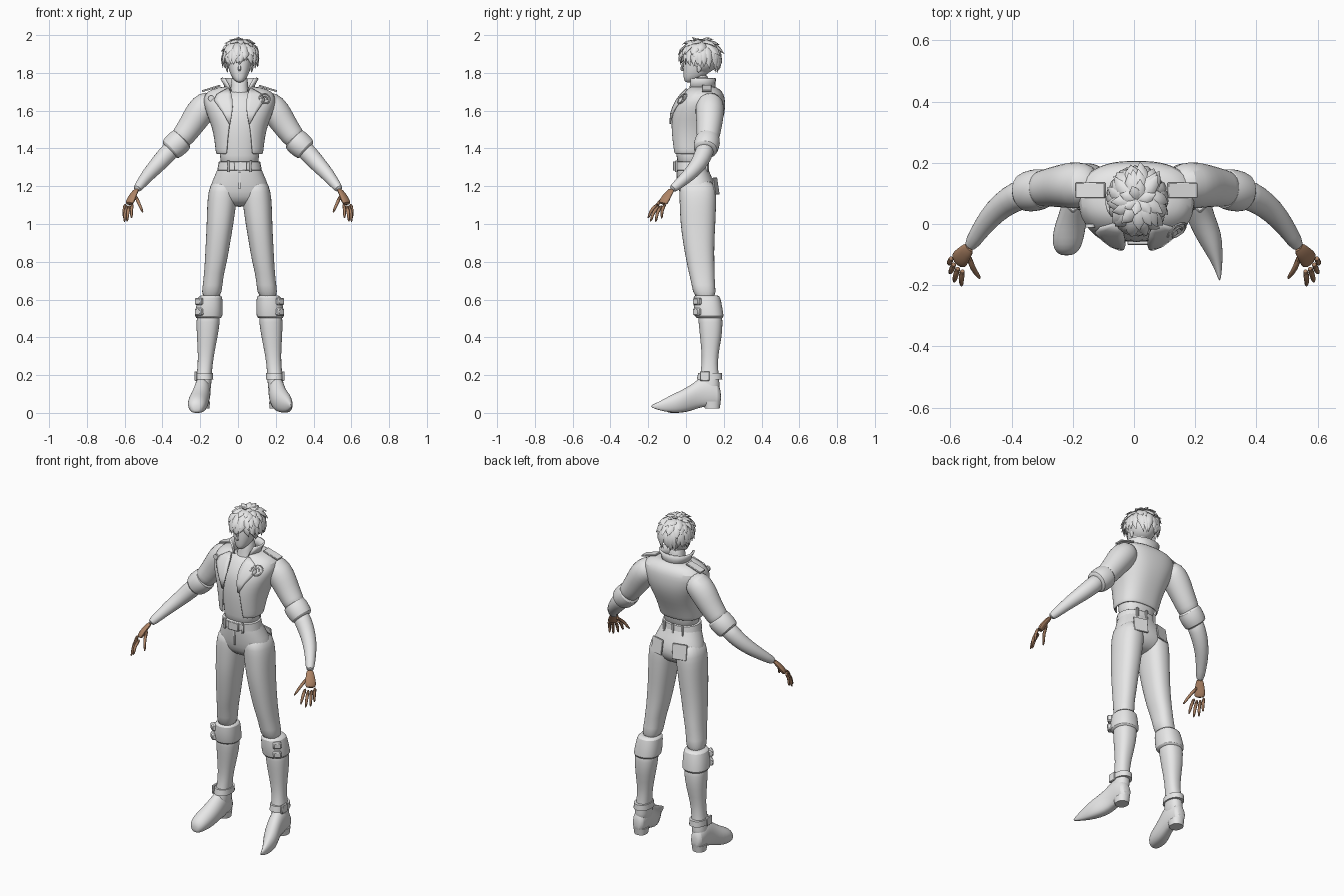
import bpy, bmesh, math, random
from mathutils import Vector

random.seed(4)
X0 = 0.008  # body centre line


def material(name, rgb):
    m = bpy.data.materials.new(name)
    m.diffuse_color = (*rgb, 1)
    return m


GREY = material("pale_grey", (0.8, 0.8, 0.8))
SKIN = material("brown_skin", (0.43, 0.235, 0.135))


def finish(name, bm, mat=GREY, sub=0, thick=0):
    bmesh.ops.recalc_face_normals(bm, faces=bm.faces)
    me = bpy.data.meshes.new(name)
    bm.to_mesh(me)
    bm.free()
    ob = bpy.data.objects.new(name, me)
    bpy.context.collection.objects.link(ob)
    me.materials.append(mat)
    if thick:
        mod = ob.modifiers.new("thickness", "SOLIDIFY")
        mod.thickness, mod.offset = thick, 0
    if sub:
        ob.modifiers.new("smooth", "SUBSURF").levels = sub
        ob.modifiers["smooth"].render_levels = sub
    return ob


def skin_rings(bm, rings, closed=True, caps=True):
    rows = [[bm.verts.new(p) for p in r] for r in rings]
    n = len(rows[0])
    for a, b in zip(rows, rows[1:]):
        for i in range(n if closed else n - 1):
            j = (i + 1) % n
            bm.faces.new((a[i], a[j], b[j], b[i]))
    if caps and closed:
        bm.faces.new(rows[0])
        bm.faces.new(rows[-1])


def oval(cx, z, rx, yf, yb, gap=0, n=24, p=2.3):
    """Horizontal rounded section; a gap leaves it open at the front."""
    t0 = math.asin((gap / rx) ** (p / 2)) if gap else 0
    pw = lambda v: math.copysign(abs(v) ** (2 / p), v)
    out = []
    for i in range(n):
        t = t0 + (2 * math.pi - 2 * t0) * i / (n - 1 if gap else n)
        out.append((cx + rx * pw(math.sin(t)), (yf + yb) / 2 - (yb - yf) / 2 * pw(math.cos(t)), z))
    return out


def loft(name, rows, sub=1, s=1, cx0=X0, mat=GREY):
    """rows: cx, z, rx, y_front, y_back"""
    bm = bmesh.new()
    skin_rings(bm, [oval(cx0 + s * c, z, rx, a, b) for c, z, rx, a, b in rows])
    return finish(name, bm, mat, sub)


def add_tube(bm, pts, n=12, flat=1.0, ref=(0, 0, 1)):
    """pts: x, y, z, radius"""
    P = [Vector(p[:3]) for p in pts]
    rings = []
    for i, c in enumerate(P):
        t = (P[min(i + 1, len(P) - 1)] - P[max(i - 1, 0)]).normalized()
        u = t.cross(Vector(ref)).normalized()
        v = u.cross(t)
        rings.append([c + pts[i][3] * (u * math.cos(a) + v * flat * math.sin(a))
                      for a in (2 * math.pi * k / n for k in range(n))])
    skin_rings(bm, rings)


def tube(name, pts, s=1, mat=GREY, sub=1, **kw):
    bm = bmesh.new()
    add_tube(bm, [(s * p[0], *p[1:]) for p in pts], **kw)
    return finish(name, bm, mat, sub)


def box(name, loc, size, rot=(0, 0, 0)):
    bm = bmesh.new()
    bmesh.ops.create_cube(bm, size=1)
    bmesh.ops.scale(bm, vec=size, verts=bm.verts)
    bmesh.ops.bevel(bm, geom=bm.edges[:], offset=min(size) * 0.2, segments=1, affect="EDGES")
    ob = finish(name, bm)
    ob.location, ob.rotation_euler = loc, rot


# head, nose, ears and neck
loft("head", [(0, 1.748, .012, -.002, .03), (0, 1.765, .032, -.012, .07), (0, 1.79, .047, -.014, .11),
              (0, 1.82, .058, -.016, .14), (0, 1.86, .066, -.014, .155), (0, 1.91, .07, -.008, .16),
              (0, 1.95, .055, .01, .14), (0, 1.97, .02, .05, .1)])
tube("nose", [(X0, -.012, 1.862, .005), (X0, -.02, 1.835, .007), (X0, -.025, 1.818, .009), (X0, -.012, 1.81, .006)],
     n=8, ref=(0, 1, 0))
loft("neck", [(0, 1.64, .075, .0, .15), (0, 1.69, .052, .018, .135), (0, 1.73, .044, .025, .12), (0, 1.80, .044, .035, .12)])
for s in (-1, 1):
    tube("ear", [(X0 + s * .062, .065, 1.80, .008), (X0 + s * .069, .072, 1.83, .016), (X0 + s * .068, .075, 1.855, .012)],
         n=8, flat=.5, ref=(1, 0, 0))
    box("eyebrow", (X0 + s * .028, -.008, 1.868), (.034, .008, .006), (0, -s * .2, s * .3))

# hair: scalp shell plus layered pointed locks
C = Vector((.012, .078, 1.88))


def scalp(a, ph, k):
    zr = .088 if ph < math.pi / 2 else .105
    return C + k * Vector((.085 * math.sin(a) * math.sin(ph), -.1 * math.cos(a) * math.sin(ph), zr * math.cos(ph)))


bm = bmesh.new()
bmesh.ops.create_uvsphere(bm, u_segments=20, v_segments=12, radius=1)
for v in bm.verts:
    v.co = Vector((v.co.x * .082, v.co.y * .097, v.co.z * .088)) + C
bmesh.ops.bisect_plane(bm, geom=bm.verts[:] + bm.edges[:] + bm.faces[:], plane_co=(0, .1, 1.79),
                       plane_no=(0, .9, 1), clear_inner=True)
finish("scalp_hair", bm)
bm = bmesh.new()
for count, start, end, lift, w in ((7, 2, 28, .34, .02), (13, 8, 55, .34, .024), (18, 25, 80, .28, .024),
                                   (22, 45, 100, .22, .022), (24, 60, 118, .16, .02)):
    for i in range(count):
        a = 2 * math.pi * (i + random.uniform(-.3, .3)) / count
        back = abs(math.atan2(math.sin(a), math.cos(a))) / math.pi
        e = end + random.uniform(-8, 8)
        if end > 90:
            e = min(e, 97 + random.uniform(-6, 12)) + 28 * back
        twist, pts = random.uniform(-.35, .35), []
        for f, r in ((0, .5), (.35, 1), (.7, .75), (1, .03)):
            ph = math.radians(start + (e - start) * f)
            p = scalp(a + twist * f, ph, 1 + lift * random.uniform(.75, 1.05) * f ** 1.5)
            pts.append((*p, w * r))
        add_tube(bm, pts, n=6, flat=.4, ref=scalp(a, math.radians((start + e) / 2), 1) - C)
finish("hair_locks", bm)

# chest and shirt
loft("torso", [(0, 1.29, .105, -.045, .105), (0, 1.36, .102, -.05, .105), (0, 1.45, .112, -.06, .13),
               (0, 1.55, .135, -.06, .16), (0, 1.62, .14, -.045, .18), (0, 1.67, .12, -.01, .17), (0, 1.71, .05, .02, .13)])

# open jacket: z, half width, front, back, opening
JACKET = [(1.37, .118, -.066, .115, .066), (1.385, .122, -.07, .12, .065), (1.45, .128, -.077, .145, .06),
          (1.52, .143, -.08, .18, .052), (1.59, .172, -.072, .202, .04), (1.645, .188, -.05, .203, .036),
          (1.685, .183, -.02, .198, .04), (1.712, .145, .005, .175, .05), (1.725, .075, .018, .145, .055)]
bm = bmesh.new()
skin_rings(bm, [oval(X0, z, rx, a, b, g, 33, 2.5) for z, rx, a, b, g in JACKET], closed=False)
finish("jacket", bm, sub=1, thick=.01)


def on_jacket(x, z, out=.009):
    """Point just in front of the jacket at x (from the centre line) and z."""
    for lo, hi in zip(JACKET, JACKET[1:]):
        if lo[0] <= z <= hi[0]:
            f = (z - lo[0]) / (hi[0] - lo[0])
            _, rx, a, b, _ = [p + (q - p) * f for p, q in zip(lo, hi)]
            k = max(0, 1 - min(1, abs(x) / rx) ** 2.5) ** .4
            return Vector((X0 + x, (a + b) / 2 - (b - a) / 2 * k - out, z))


# raised collar, open at the front
bm = bmesh.new()
skin_rings(bm, [oval(X0, 1.705, .07, .005, .15, .045, 17), oval(X0, 1.74, .08, .005, .15, .06, 17),
                oval(X0, 1.772, .098, .0, .155, .08, 17)], closed=False)
finish("collar", bm, thick=.01)

for s in (-1, 1):
    # lapel following the chest
    bm = bmesh.new()
    strips = [(.055, .068, 1.715), (.042, .12, 1.685), (.037, .135, 1.655), (.036, .11, 1.62), (.04, .085, 1.585), (.049, .055, 1.53)]
    skin_rings(bm, [[on_jacket(s * (a + (b - a) * k / 4), z) for k in range(5)] for a, b, z in strips], closed=False)
    finish("lapel", bm, thick=.008)
    box("shoulder_strap", (X0 + s * .15, .11, 1.718), (.1, .05, .01), (0, s * .3, 0))
    # sleeve, rolled cuff and forearm
    tube("sleeve", [(.12, .125, 1.645, .055), (.165, .127, 1.635, .077), (.205, .126, 1.59, .078), (.24, .124, 1.535, .07),
                    (.285, .118, 1.47, .063), (.325, .11, 1.425, .057)], s, n=16)
    tube("rolled_cuff", [(.292, .116, 1.455, .05), (.294, .116, 1.453, .068), (.325, .11, 1.423, .07),
                         (.362, .102, 1.39, .066), (.364, .102, 1.388, .045)], s, n=16)
    tube("forearm", [(.33, .108, 1.42, .05), (.38, .093, 1.365, .05), (.43, .063, 1.31, .044), (.475, .018, 1.262, .037),
                     (.512, -.035, 1.215, .028), (.54, -.08, 1.178, .023)], s, n=14)
    # hand with bent fingers
    bm = bmesh.new()
    m = lambda pts: [(s * p[0], *p[1:]) for p in pts]
    add_tube(bm, m([(.535, -.073, 1.186, .021), (.552, -.093, 1.16, .026), (.567, -.112, 1.13, .034), (.577, -.126, 1.102, .031)]),
             n=10, flat=.5, ref=(s * .7, -.6, .3))
    for base, tip in (((.559, -.146, 1.107), (.564, -.203, 1.03)), ((.573, -.138, 1.1), (.588, -.19, 1.012)),
                      ((.586, -.126, 1.1), (.602, -.162, 1.01)), ((.595, -.108, 1.108), (.605, -.13, 1.028)),
                      ((.542, -.098, 1.15), (.503, -.18, 1.06))):
        a, b = Vector(base), Vector(tip)
        mid = a.lerp(b, .5) + Vector((.004, -.01, .008))
        add_tube(bm, m([(*a, .011), (*mid, .0095), (*a.lerp(b, .85), .008), (*b, .003)]), n=8)
    finish("hand", bm, SKIN, 1)

# chest ornaments: curl on one side, round pin on the other
curl = [on_jacket(.135 + r * math.cos(t), 1.66 + r * math.sin(t), .012)
        for t, r in ((k * .5, .012 + .0011 * k) for k in range(20))]
tube("chest_curl", [(*p, .004) for p in curl], sub=0, n=6, ref=(0, 1, 0))
tube("chest_pin", [(*on_jacket(-.15, 1.665, o), .016) for o in (0, .012)], sub=0, n=14)

# belt, buckle and trousers
loft("belt", [(0, 1.282, .113, -.054, .113), (0, 1.285, .118, -.058, .117), (0, 1.328, .11, -.06, .112), (0, 1.331, .105, -.056, .108)], 0)
box("belt_buckle", (X0 + .005, -.061, 1.307), (.07, .014, .05))
for x, y in ((-.06, -.052), (.06, -.052), (-.06, .11), (.06, .11), (0, .116)):
    box("belt_loop", (X0 + x, y, 1.305), (.014, .012, .062))
loft("trouser_hips", [(0, 1.35, .1, -.05, .103), (0, 1.29, .115, -.052, .115), (0, 1.23, .145, -.046, .148),
                      (0, 1.17, .164, -.038, .162), (0, 1.12, .15, -.02, .145), (0, 1.09, .07, .03, .1)])
box("fly_seam", (X0, -.047, 1.23), (.012, .008, .09))

FOOT_ROUND = [(-.02, .22, .054, 0, .115), (-.07, .226, .05, 0, .09), (-.095, .228, .034, 0, .065), (-.103, .228, .014, .01, .04)]
FOOT_POINT = [(-.03, .232, .048, 0, .118), (-.09, .252, .03, .003, .09), (-.14, .267, .014, .013, .06), (-.187, .272, .003, .03, .04)]
for s in (-1, 1):
    loft("trouser_leg", [(.08, 1.24, .065, -.03, .145), (.088, 1.17, .078, -.036, .162), (.095, 1.1, .077, -.034, .16),
                         (.103, 1.0, .071, -.03, .156), (.114, .9, .065, -.016, .15), (.125, .8, .059, .002, .15),
                         (.135, .74, .053, .015, .153), (.142, .68, .052, .03, .152), (.152, .6, .054, .042, .165)], s=s)
    box("back_pocket", (X0 + s * .075, .157, 1.2), (.085, .009, .09), (.15, 0, -s * .25))
    # boot shaft, turned-down cuff and straps
    loft("boot_shaft", [(.163, .56, .062, .06, .19), (.166, .48, .063, .066, .195), (.171, .4, .055, .074, .19),
                        (.178, .3, .041, .085, .168), (.185, .22, .039, .08, .17), (.192, .15, .043, .06, .18), (.195, .09, .04, .06, .175)], s=s)
    loft("boot_cuff", [(.153, .622, .05, .05, .165), (.155, .62, .066, .038, .182), (.16, .56, .071, .04, .192),
                       (.164, .505, .076, .046, .203), (.164, .5, .06, .06, .19)], s=s)
    loft("ankle_strap", [(.187, .178, .048, .058, .192), (.187, .212, .046, .064, .19)], 0, s=s)
    box("ankle_buckle", (X0 + s * .232, .1, .195), (.014, .05, .05))
    for z in (.59, .535):
        box("cuff_buckle", (X0 + s * .213, .06, z), (.045, .03, .038), (0, 0, s * .75))
    # shoe lofted from heel to toe: y, cx, half width, bottom, top
    bm = bmesh.new()
    rows = [(.186, .196, .022, .055, .11), (.172, .196, .038, .035, .16), (.12, .196, .044, .035, .2), (.075, .198, .045, .03, .19),
            (.03, .207, .048, .012, .15)] + (FOOT_ROUND if s < 0 else FOOT_POINT)
    skin_rings(bm, [[(X0 + s * cx + w * math.cos(t), y, (lo + hi) / 2 + (hi - lo) / 2 * (max(-.85, math.sin(t)) / (.85 if math.sin(t) < 0 else 1)))
                     for t in (2 * math.pi * k / 16 for k in range(16))] for y, cx, w, lo, hi in rows])
    finish("shoe", bm, sub=1)
    loft("shoe_heel", [(.196, .022, .036, .1, .178), (.196, .06, .04, .09, .184)], 0, s=s)

# smooth shading with sharp creases kept
bpy.ops.object.select_all(action="SELECT")
bpy.context.view_layer.objects.active = bpy.context.selected_objects[0]
bpy.ops.object.shade_smooth_by_angle(angle=math.radians(40))
